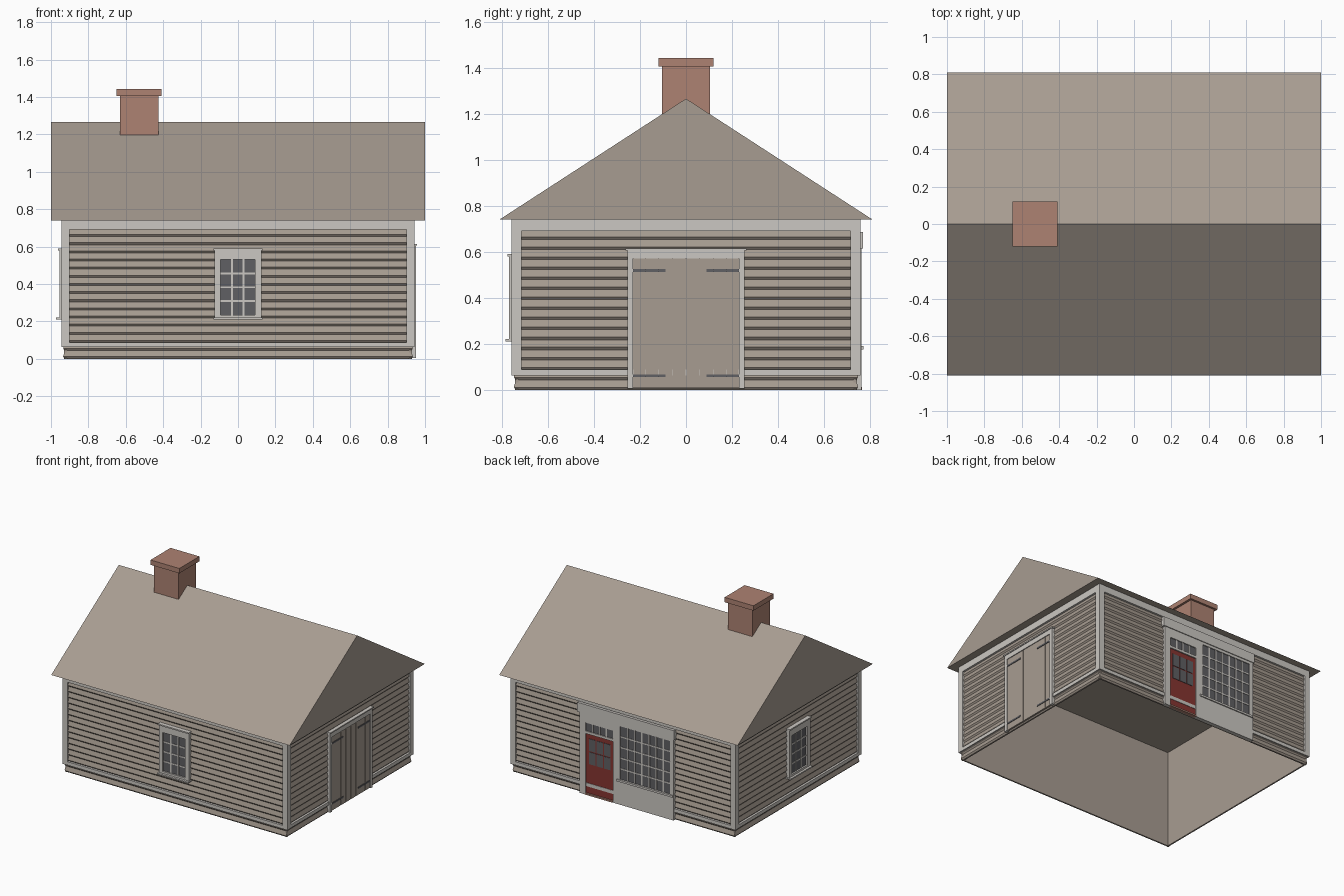
import bpy, bmesh, math
from mathutils import Matrix

if "Cube" in bpy.data.objects:
    bpy.data.objects.remove(bpy.data.objects["Cube"])


def material(name, rgb):
    m = bpy.data.materials.new(name)
    m.diffuse_color = (*rgb, 1)
    m.use_nodes = True
    m.node_tree.nodes["Principled BSDF"].inputs["Base Color"].default_value = m.diffuse_color
    return m


TAUPE = material("taupe boards", (0.39, 0.335, 0.285))
TRIM = material("pale trim", (0.60, 0.575, 0.54))
BRICK = material("brick", (0.42, 0.225, 0.17))
RED = material("red paint", (0.24, 0.035, 0.03))
GLASS = material("dark glass", (0.115, 0.115, 0.125))

HX, HY, TOP = 0.935, 0.748, 0.74          # wall faces and eave height


def finish(name, bm, mat, side=0):
    """Turn a bmesh into an object; side = quarter turns from the front wall."""
    bmesh.ops.recalc_face_normals(bm, faces=bm.faces)
    bm.transform(Matrix.Rotation(side * math.pi / 2, 4, 'Z'))
    me = bpy.data.meshes.new(name)
    bm.to_mesh(me)
    bm.free()
    me.materials.append(mat)
    ob = bpy.data.objects.new(name, me)
    bpy.context.collection.objects.link(ob)
    return ob


def boxes(name, mat, items, side=0):
    """Each item: along-wall range, outward range, height range."""
    bm = bmesh.new()
    for u0, u1, d0, d1, z0, z1 in items:
        vs = bmesh.ops.create_cube(bm, size=1)['verts']
        for v in vs:
            v.co = ((u1 if v.co.x > 0 else u0), -(d1 if v.co.y > 0 else d0),
                    (z1 if v.co.z > 0 else z0))
    return finish(name, bm, mat, side)


def prism(name, mat, profile, half, side=0):
    """Extrude an (outward, height) outline along the wall."""
    bm = bmesh.new()
    f = bm.faces.new([bm.verts.new((-half, -d, z)) for d, z in profile])
    ext = bmesh.ops.extrude_face_region(bm, geom=[f])['geom']
    bmesh.ops.translate(bm, vec=(2 * half, 0, 0),
                        verts=[e for e in ext if isinstance(e, bmesh.types.BMVert)])
    return finish(name, bm, mat, side)


def clapboard_wall(name, side, d, half):
    rows = 17
    p = TOP / rows
    profile = [(d - 0.02, 0)]
    for i in range(rows):
        profile += [(d - 0.009, i * p), (d, i * p + 0.011)]
    profile += [(d - 0.009, TOP), (d - 0.02, TOP)]
    prism(name + "_siding", TAUPE, profile, half - 0.006, side)
    # corner boards, frieze and water table
    o0, o1, w = d - 0.015, d + 0.009, half + 0.009
    boxes(name + "_trim", TRIM, [
        (-w, -half + 0.033, o0, o1, 0.062, TOP),
        (half - 0.033, w, o0, o1, 0.062, TOP),
        (-w, w, o0, o1 - 0.001, 0.69, TOP),
        (-w, w, o0, o1 - 0.001, 0.062, 0.088)], side)


def glazing(name, side, d, u0, u1, z0, z1, cols, rows, bar=0.01):
    """Dark pane with a grid of pale glazing bars."""
    boxes(name + "_glass", GLASS, [(u0, u1, d - 0.006, d, z0, z1)], side)
    bars = []
    for i in range(1, cols):
        u = u0 + (u1 - u0) * i / cols
        bars.append((u - bar / 2, u + bar / 2, d - 0.003, d + 0.004, z0, z1))
    for j in range(1, rows):
        z = z0 + (z1 - z0) * j / rows
        bars.append((u0, u1, d - 0.003, d + 0.003, z - bar / 2, z + bar / 2))
    boxes(name + "_bars", TRIM, bars, side)


def sash_window(name, side, d):
    glazing(name, side, d + 0.008, -0.094, 0.092, 0.235, 0.53, 3, 4)
    a, b = d - 0.008, d + 0.02
    boxes(name + "_frame", TRIM, [
        (-0.125, -0.094, a, b, 0.22, 0.585), (0.092, 0.125, a, b, 0.22, 0.585),
        (-0.094, 0.092, a, b, 0.53, 0.585), (-0.094, 0.092, a, b, 0.22, 0.235),
        (-0.13, 0.13, a, b + 0.008, 0.58, 0.59),
        (-0.13, 0.13, a, b + 0.017, 0.21, 0.22)], side)


# walls
for i, n in enumerate(("front_wall", "right_wall", "back_wall", "left_wall")):
    clapboard_wall(n, i, *((HY, HX) if i % 2 == 0 else (HX, HY)))

# roof
prism("roof", TAUPE, [(-0.81, TOP), (0.81, TOP), (0, 1.265)], 1.0)

# chimney
boxes("chimney_stack", BRICK, [(-0.63, -0.425, -0.105, 0.105, 1.1, 1.405)])
boxes("chimney_cap", BRICK, [(-0.65, -0.408, -0.12, 0.12, 1.405, 1.442)])

# small windows
sash_window("front_window", 0, HY)
sash_window("left_window", 3, HX)

# double plank door on the right wall
seams = [-0.23, -0.175, -0.118, -0.06, 0, 0.06, 0.118, 0.175, 0.23]
boxes("barn_door_planks", TAUPE, [
    (a + 0.0015, b - 0.0015, HX - 0.01, HX + 0.010, 0.008, 0.57)
    for a, b in zip(seams, seams[1:])], 1)
boxes("barn_door_backing", TAUPE, [(-0.23, 0.23, HX - 0.01, HX + 0.005, 0.008, 0.57)], 1)
boxes("barn_door_casing", TRIM, [
    (-0.255, -0.23, HX - 0.01, HX + 0.016, 0.005, 0.61),
    (0.23, 0.255, HX - 0.01, HX + 0.016, 0.005, 0.61),
    (-0.23, 0.23, HX - 0.01, HX + 0.016, 0.57, 0.61),
    (-0.262, 0.262, HX - 0.01, HX + 0.022, 0.605, 0.614)], 1)
boxes("barn_door_hinges", GLASS, [
    (s * 0.16 - 0.07, s * 0.16 + 0.07, HX, HX + 0.014, z, z + 0.012)
    for s in (-1, 1) for z in (0.055, 0.512)], 1)

# shop front on the back wall
a, b = HY - 0.01, HY + 0.014
boxes("shopfront_frame", TRIM, [
    (-0.36, -0.31, a, b, 0, 0.63),            # outer door post
    (-0.08, -0.02, a, b, 0, 0.63),            # middle post
    (0.40, 0.43, a, b, 0, 0.63),              # outer window post
    (-0.31, -0.08, a, b, 0.545, 0.63),        # above transom
    (-0.31, -0.08, a, b, 0.463, 0.482),       # transom bar
    (-0.02, 0.40, a, b, 0.595, 0.63),         # above window
    (-0.02, 0.40, a, b, 0, 0.19),             # panel below window
    (-0.045, 0.425, a, b + 0.008, 0.175, 0.19),
    (-0.375, 0.438, a, b + 0.006, 0.615, 0.685)], 2)
boxes("shop_door", RED, [(-0.31, -0.08, a, HY + 0.005, 0.012, 0.463)], 2)
boxes("shop_door_step", BRICK, [(-0.31, -0.08, a, b + 0.003, 0, 0.012)], 2)
boxes("shop_door_panes", GLASS, [
    (u, u + 0.055, HY, HY + 0.008, z, z + 0.092)
    for u in (-0.285, -0.2225, -0.16) for z in (0.235, 0.335)], 2)
glazing("transom", 2, HY + 0.007, -0.31, -0.08, 0.482, 0.545, 4, 1)
glazing("shop_window", 2, HY + 0.007, -0.02, 0.40, 0.19, 0.595, 7, 5)
